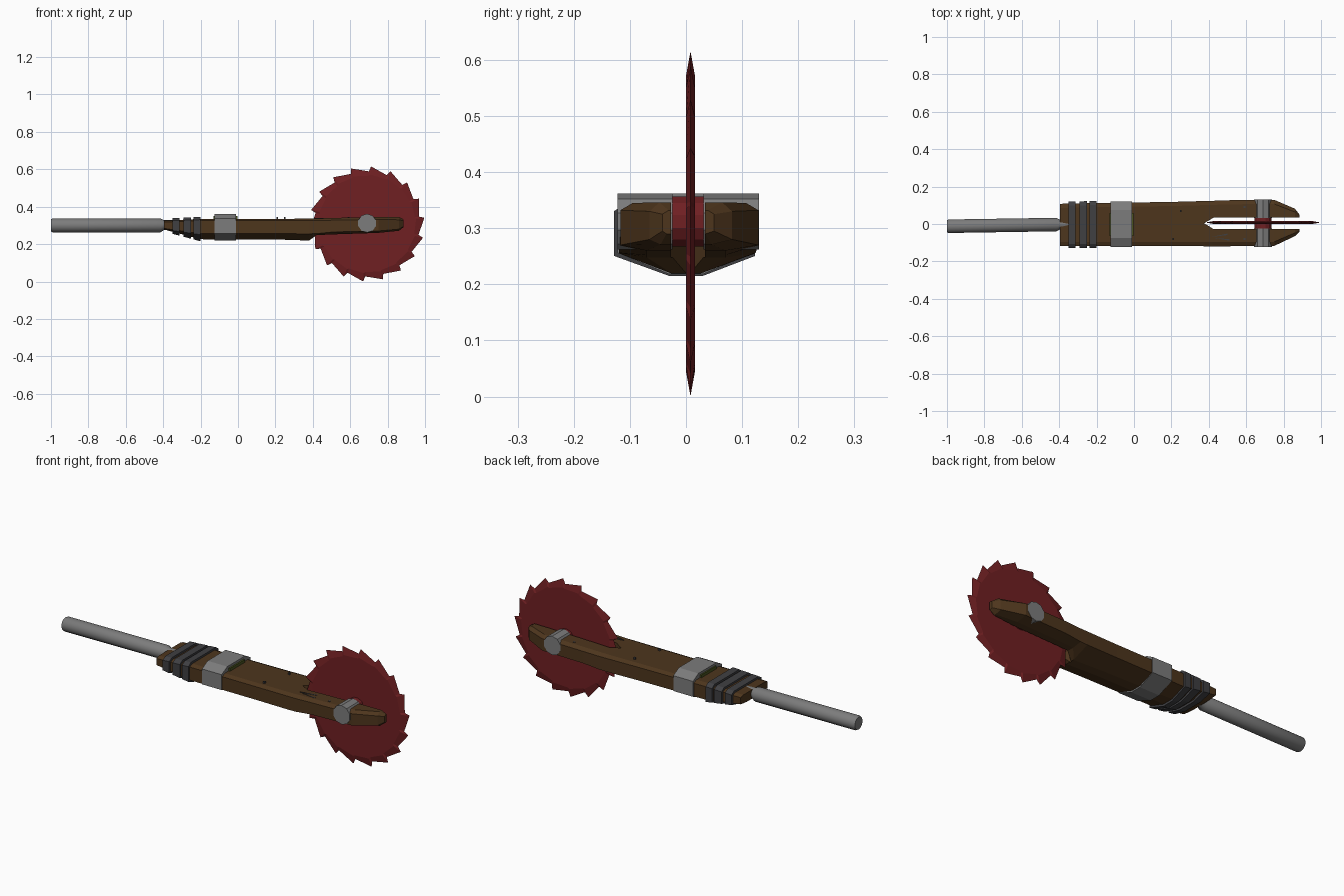
import bpy, bmesh, math
from mathutils import Vector

if "Cube" in bpy.data.objects:
    bpy.data.objects.remove(bpy.data.objects["Cube"])


def material(name, rgb):
    m = bpy.data.materials.new(name)
    m.diffuse_color = (*rgb, 1)
    m.use_nodes = True
    m.node_tree.nodes["Principled BSDF"].inputs["Base Color"].default_value = m.diffuse_color
    return m


WOOD = material("wood", (0.075, 0.036, 0.012))
RED = material("red_steel", (0.16, 0.014, 0.016))
DARK = material("dark_strap", (0.05, 0.05, 0.055))
GREEN = material("olive_pad", (0.07, 0.09, 0.015))
METAL = material("grey_metal", (0.2, 0.2, 0.2))


def make(name, verts, faces, mat):
    me = bpy.data.meshes.new(name)
    me.from_pydata(verts, [], faces)
    bm = bmesh.new()
    bm.from_mesh(me)
    bmesh.ops.recalc_face_normals(bm, faces=bm.faces)
    bm.to_mesh(me)
    bm.free()
    ob = bpy.data.objects.new(name, me)
    bpy.context.collection.objects.link(ob)
    me.materials.append(mat)
    return ob


def loft(name, rings, mat):
    n = len(rings[0])
    verts = [p for r in rings for p in r]
    faces = [(i * n + j, i * n + (j + 1) % n, (i + 1) * n + (j + 1) % n, (i + 1) * n + j)
             for i in range(len(rings) - 1) for j in range(n)]
    faces += [tuple(range(n)), tuple(range(len(verts) - n, len(verts)))]
    return make(name, verts, faces, mat)


def tube(name, stations, sides, mat, smooth=False):
    # stations: (centre, radius) along x or y
    axis = (Vector(stations[-1][0]) - Vector(stations[0][0])).normalized()
    u = axis.cross(Vector((0, 0, 1))).normalized()
    v = u.cross(axis)
    rings = []
    for c, r in stations:
        rings.append([Vector(c) + r * (math.cos(t) * u + math.sin(t) * v)
                      for t in [2 * math.pi * (k + 0.5) / sides for k in range(sides)]])
    ob = loft(name, rings, mat)
    if smooth:
        bpy.context.view_layer.objects.active = ob
        ob.select_set(True)
        bpy.ops.object.shade_smooth_by_angle(angle=math.radians(35))
        ob.select_set(False)
    return ob


# Plank stations: x, y min, y max, bottom, side low, side high, top, keel half-width
STATIONS = [
    (-0.395, -0.117, 0.108, 0.278, 0.284, 0.318, 0.325, 0.06),
    (-0.20, -0.117, 0.112, 0.226, 0.256, 0.325, 0.335, 0.03),
    (0.20, -0.118, 0.118, 0.225, 0.256, 0.325, 0.335, 0.025),
    (0.38, -0.119, 0.123, 0.219, 0.255, 0.325, 0.336, 0.025),
    (0.42, -0.119, 0.124, 0.248, 0.256, 0.325, 0.337, 0.07),
    (0.51, -0.119, 0.127, 0.252, 0.265, 0.328, 0.340, 0.07),
    (0.75, -0.117, 0.129, 0.260, 0.270, 0.332, 0.345, 0.07),
    (0.86, -0.065, 0.082, 0.271, 0.280, 0.330, 0.346, 0.045),
    (0.885, -0.042, 0.050, 0.290, 0.295, 0.325, 0.332, 0.035),
]


def section(s, grow=0.0):
    x, y0, y1, bot, lo, hi, top, k = s
    y0, y1, bot, lo, hi, top = y0 - grow, y1 + grow, bot - grow, lo - grow / 2, hi + grow / 2, top + grow
    b = min(0.022, (y1 - y0) * 0.12)
    return [Vector((x, y, z)) for y, z in [
        (y0, lo), (-k, bot), (k, bot), (y1, lo), (y1, hi), (y1 - b, top), (y0 + b, top), (y0, hi)]]


def station_at(x):
    for a, b in zip(STATIONS, STATIONS[1:]):
        if a[0] <= x <= b[0]:
            t = (x - a[0]) / (b[0] - a[0])
            return tuple(p + (q - p) * t for p, q in zip(a, b))


# Wooden plank with forked end
plank = loft("forked_plank", [section(s) for s in STATIONS], WOOD)
slot = [(0.375, 0.004), (0.425, 0.034), (1.1, 0.034), (1.1, -0.027), (0.425, -0.027)]
cutter = loft("slot_cutter", [[(x, y, z) for x, y in slot] for z in (0.1, 0.5)], WOOD)
mod = plank.modifiers.new("slot", 'BOOLEAN')
mod.operation = 'DIFFERENCE'
mod.solver = 'EXACT'
mod.object = cutter
bpy.context.view_layer.objects.active = plank
bpy.ops.object.modifier_apply(modifier=mod.name)
bpy.data.objects.remove(cutter)

# Dark wrapped straps
for i, (x0, x1) in enumerate([(-0.35, -0.312), (-0.292, -0.25), (-0.237, -0.2)]):
    loft(f"grip_strap_{i + 1}", [section(station_at(x), 0.011) for x in (x0, x1)], DARK)

# Raised metal band with a pad underneath
band = [(-0.122, 0.256), (-0.03, 0.218), (0.03, 0.218), (0.12, 0.256),
        (0.12, 0.337), (0.075, 0.362), (-0.075, 0.362), (-0.122, 0.337)]
loft("metal_band", [[(x, y, z) for y, z in band] for x in (-0.125, -0.01)], METAL)
pad = [(-0.065, 0.33), (0.06, 0.33), (0.06, 0.35), (-0.065, 0.35)]
loft("band_pad", [[(x, y, z) for y, z in pad] for x in (-0.132, -0.002)], GREEN)

# Handle rod
tube("handle_rod", [((-1.0, -0.012, 0.3), 0.033), ((-0.992, -0.012, 0.3), 0.037),
                    ((-0.415, -0.003, 0.3), 0.037), ((-0.395, -0.003, 0.302), 0.026),
                    ((-0.33, -0.002, 0.302), 0.026)], 14, METAL, True)

# Saw blade: flat discs bevelled to a toothed edge
CX, CY, CZ, TEETH = 0.69, 0.008, 0.308, 18


def polar(r, deg, y):
    a = math.radians(deg)
    return (CX + r * math.cos(a), y, CZ + r * math.sin(a))


angles = []
for i in range(TEETH):
    a = 86 + i * 360 / TEETH
    angles += [(a, 0.308), (a + 2, 0.281)]
rings = [[polar(0.264 if r > 0.3 else 0.258, a, CY - 0.008) for a, r in angles],
         [polar(r, a, CY) for a, r in angles],
         [polar(0.264 if r > 0.3 else 0.258, a, CY + 0.008) for a, r in angles]]
loft("saw_blade", rings, RED)

# Blade hub and axle ends
tube("blade_hub", [((CX, -0.026, 0.312), 0.046), ((CX, 0.033, 0.312), 0.046)], 12, RED)
for name, y0, y1 in [("axle_front", -0.122, -0.024), ("axle_back", 0.031, 0.13)]:
    tube(name, [((CX, y0, 0.312), 0.05), ((CX, y1, 0.312), 0.05)], 10, METAL)

# Nails in the plank top
for i, (x, y, z) in enumerate([(0.21, -0.08, 0.335), (0.25, 0.07, 0.335), (0.59, 0.09, 0.341), (0.59, -0.08, 0.341)]):
    s = 0.005
    h = 0.01 if i < 2 else 0.003
    loft(f"nail_{i + 1}", [[(x - s, y - s, zz), (x + s, y - s, zz), (x + s, y + s, zz), (x - s, y + s, zz)]
                           for zz in (z - 0.01, z + h)], DARK)

# Dark split lines in the wood beside the fork
for i, (x0, y0, x1, y1) in enumerate([(0.41, -0.07, 0.5, -0.055), (0.43, -0.075, 0.51, -0.085)]):
    loft(f"wood_split_{i + 1}", [[(x0, y0, z), (x1, y1 - 0.004, z), (x1, y1 + 0.004, z)]
                                 for z in (0.325, 0.3405)], DARK)
